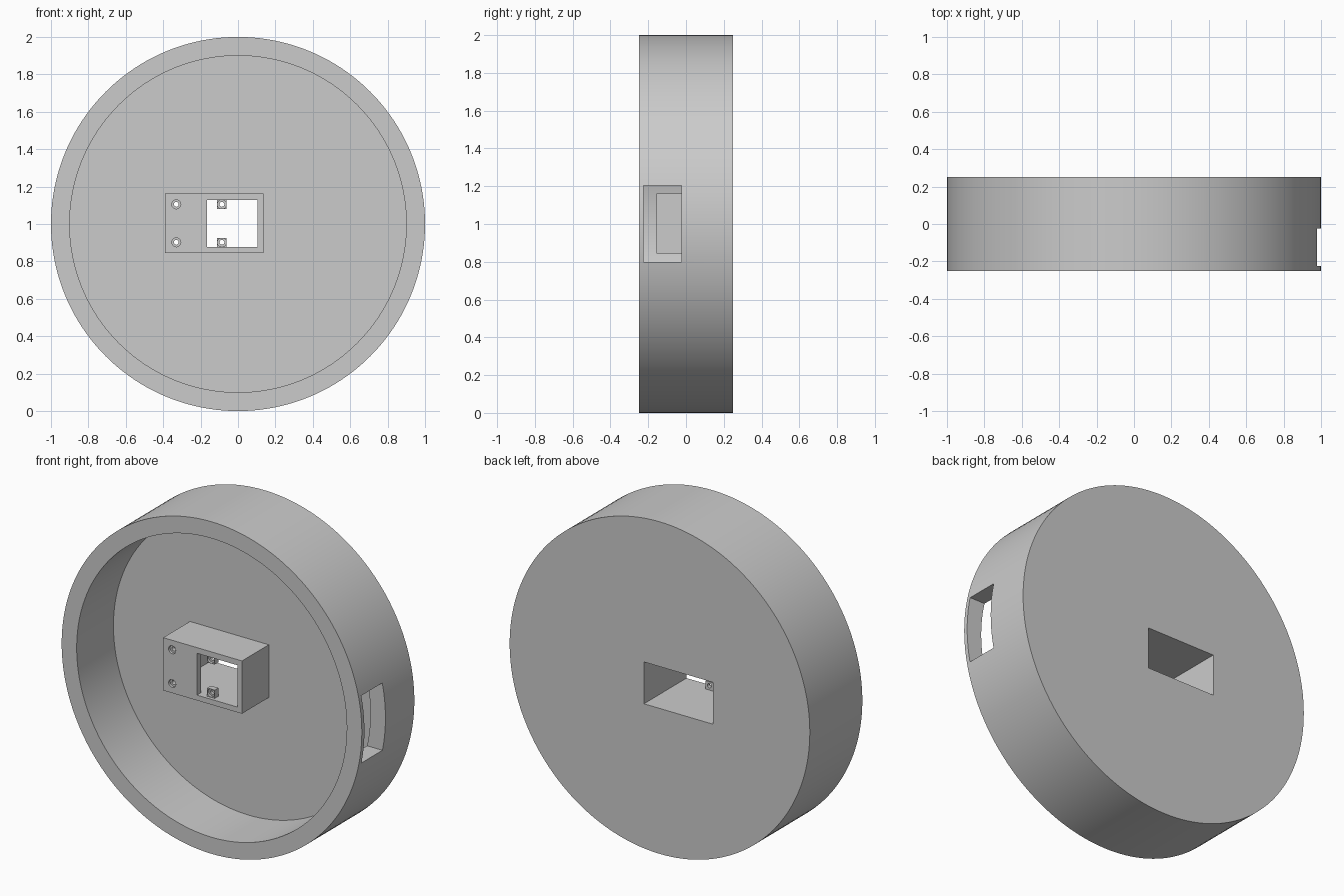
import bpy
import bmesh
import math
from mathutils import Matrix, Vector

default = bpy.data.objects.get("Cube")
if default:
    bpy.data.objects.remove(default, do_unlink=True)

grey = bpy.data.materials.new("light grey plastic")
grey.use_nodes = True
COLOUR = (0.6, 0.6, 0.6, 1)
grey.diffuse_color = COLOUR
grey.node_tree.nodes["Principled BSDF"].inputs["Base Color"].default_value = COLOUR


def finish(bm, name):
    bmesh.ops.recalc_face_normals(bm, faces=bm.faces)
    mesh = bpy.data.meshes.new(name)
    bm.to_mesh(mesh)
    bm.free()
    mesh.materials.append(grey)
    obj = bpy.data.objects.new(name, mesh)
    bpy.context.collection.objects.link(obj)
    return obj


def box(name, low, high):
    low, high = Vector(low), Vector(high)
    bm = bmesh.new()
    bmesh.ops.create_cube(bm, size=1, matrix=Matrix.Translation((low + high) / 2)
                          @ Matrix.Diagonal((*(high - low), 1)))
    return finish(bm, name)


def disc(name, radius, x, z, front, back, segments):
    """Cylinder whose axis runs front to back."""
    bm = bmesh.new()
    place = Matrix.Translation((x, (front + back) / 2, z)) @ Matrix.Rotation(math.pi / 2, 4, "X")
    bmesh.ops.create_cone(bm, cap_ends=True, segments=segments, radius1=radius,
                          radius2=radius, depth=back - front, matrix=place)
    return finish(bm, name)


def extrude_up(name, outline, low, high):
    """Plan outline extruded from one height to another."""
    bm = bmesh.new()
    face = bm.faces.new([bm.verts.new((x, y, low)) for x, y in outline])
    result = bmesh.ops.extrude_face_region(bm, geom=[face])
    verts = [v for v in result["geom"] if isinstance(v, bmesh.types.BMVert)]
    bmesh.ops.translate(bm, verts=verts, vec=(0, 0, high - low))
    return finish(bm, name)


def combine(target, other, operation):
    mod = target.modifiers.new(operation.lower(), "BOOLEAN")
    mod.operation, mod.solver, mod.object = operation, "EXACT", other
    bpy.context.view_layer.objects.active = target
    bpy.ops.object.modifier_apply(modifier=mod.name)
    bpy.data.objects.remove(other, do_unlink=True)


def shade(obj):
    bpy.ops.object.select_all(action="DESELECT")
    obj.select_set(True)
    bpy.context.view_layer.objects.active = obj
    bpy.ops.object.shade_smooth_by_angle(angle=math.radians(30))


def drill(target, x, z, front):
    """Stepped screw hole: wide shallow seat, then a narrow through hole."""
    combine(target, disc("seat_cutter", 0.024, x, z, front - 0.1, front + 0.015, 24), "DIFFERENCE")
    combine(target, disc("hole_cutter", 0.013, x, z, front - 0.1, front + 0.1, 24), "DIFFERENCE")


BOX_FRONT = -0.155
POST_FRONT = -0.135
CAVITY_LOW, CAVITY_HIGH = 0.876, 1.128
HOLE_HEIGHTS = (0.902, 1.105)

# Round open-fronted housing with a thick back
housing = disc("round_housing", 1, 0, 1, -0.25, 0.25, 160)
combine(housing, disc("bowl_cutter", 0.9, 0, 1, -0.5, 0.1, 160), "DIFFERENCE")

# Raised mounting box on the floor of the housing
combine(housing, box("mounting_box", (-0.39, BOX_FRONT, 0.844), (0.135, 0.15, 1.162)), "UNION")

# Cavity open at the back, narrowing to a window through the box front
plan = [(-0.355, 0.4), (-0.355, -0.115), (-0.165, -0.115),
        (-0.165, -0.4), (0.105, -0.4), (0.105, 0.4)]
combine(housing, extrude_up("cavity_cutter", plan, CAVITY_LOW, CAVITY_HIGH), "DIFFERENCE")

# Rectangular opening in the side wall
combine(housing, box("port_cutter", (0.7, -0.225, 0.8), (1.2, -0.025, 1.205)), "DIFFERENCE")

# Screw holes in the box front
for height in HOLE_HEIGHTS:
    drill(housing, -0.33, height, BOX_FRONT)
shade(housing)

# Small screw posts at the top and bottom of the window
for name, height, low, high in (
        ("lower_screw_post", HOLE_HEIGHTS[0], CAVITY_LOW - 0.005, 0.926),
        ("upper_screw_post", HOLE_HEIGHTS[1], 1.08, CAVITY_HIGH + 0.005)):
    post = box(name, (-0.111, POST_FRONT, low), (-0.061, -0.1, high))
    drill(post, -0.086, height, POST_FRONT)
    shade(post)
